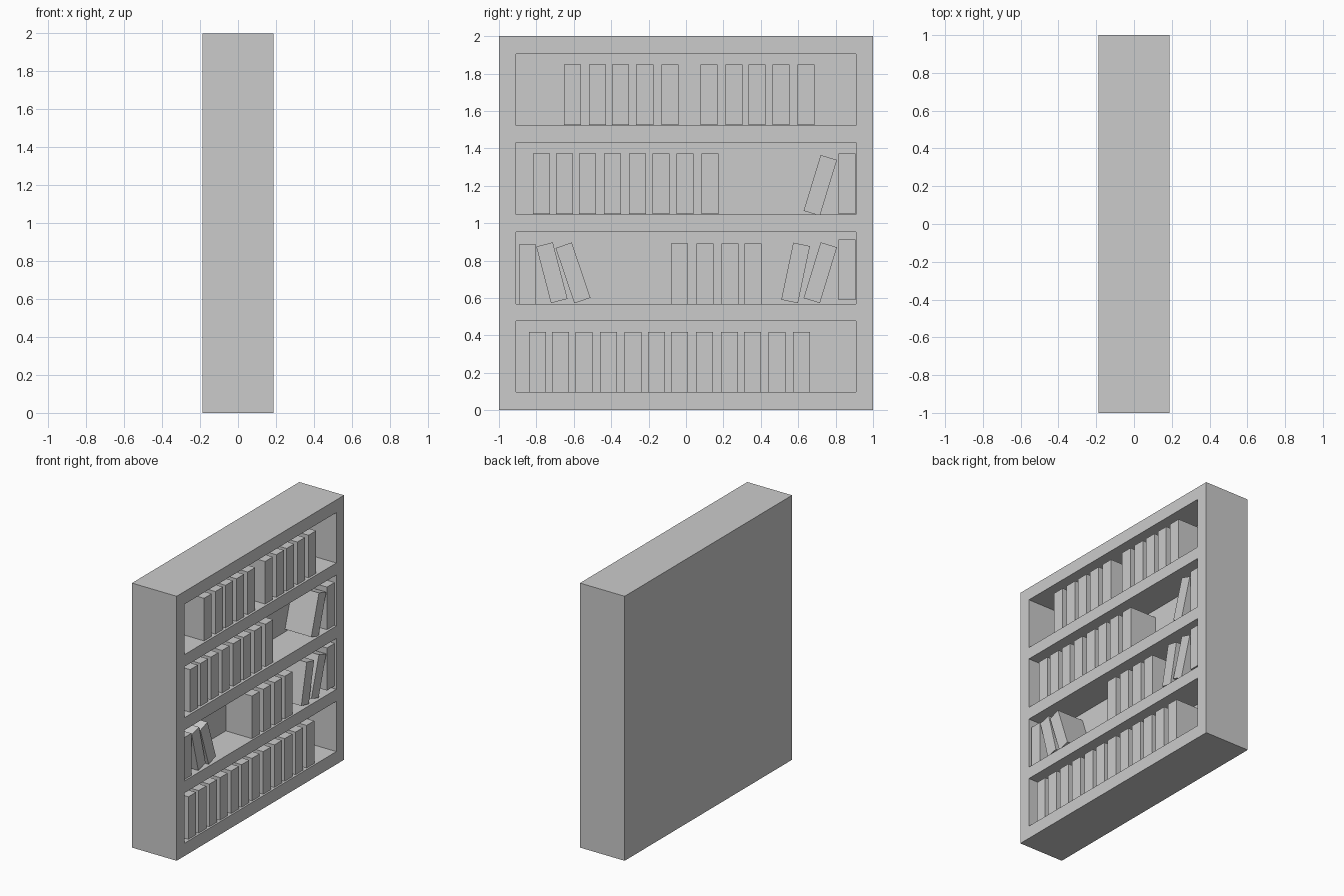
import bpy, bmesh
from math import radians
from mathutils import Matrix, Vector

if "Cube" in bpy.data.objects:
    bpy.data.objects.remove(bpy.data.objects["Cube"])

DEPTH = 0.187            # half depth of the case
BACK, FRONT = -0.047, 0.173   # back wall of the shelves, spines of the books
INNER = 0.908            # half width of the openings
BOOK_W, BOOK_H = 0.091, 0.322
OPENINGS = [(0.097, 0.477), (0.568, 0.952), (1.046, 1.432), (1.523, 1.904)]


def add_box(bm, lo, hi, tilt=0.0):
    """Box between two corners, tilted about x through its centre."""
    lo, hi = Vector(lo), Vector(hi)
    mat = (Matrix.Translation((lo + hi) / 2)
           @ Matrix.Rotation(radians(tilt), 4, 'X')
           @ Matrix.Diagonal((*(hi - lo), 1)))
    bmesh.ops.create_cube(bm, size=1, matrix=mat)


def make_object(name, bm):
    mesh = bpy.data.meshes.new(name)
    bm.to_mesh(mesh)
    bm.free()
    obj = bpy.data.objects.new(name, mesh)
    bpy.context.collection.objects.link(obj)
    return obj


# Case: solid block with four shelf recesses cut from the +x face
bm = bmesh.new()
add_box(bm, (-DEPTH, -1, 0), (DEPTH, 1, 2))
case = make_object("bookcase", bm)

bm = bmesh.new()
for z0, z1 in OPENINGS:
    add_box(bm, (BACK, -INNER, z0), (DEPTH + 0.1, INNER, z1))
cutter = make_object("shelf_cutter", bm)
cutter.hide_render = True

mod = case.modifiers.new("shelves", 'BOOLEAN')
mod.operation = 'DIFFERENCE'
mod.solver = 'EXACT'
mod.object = cutter
bpy.context.view_layer.objects.active = case
bpy.ops.object.modifier_apply(modifier=mod.name)
bpy.data.objects.remove(cutter)

# Upright books: (bottom z, left edges in y), one row per shelf
uprights = [
    (0.097, [-0.840, -0.717, -0.590, -0.461, -0.328, -0.204, -0.079,
             0.054, 0.187, 0.311, 0.440, 0.573]),
    (0.568, [-0.079, 0.055, 0.189, 0.312]),
    (0.563, [-0.894]),
    (0.590, [0.816]),
    (1.050, [-0.818, -0.695, -0.571, -0.438, -0.304, -0.180, -0.052,
             0.082, 0.816]),
    (1.526, [-0.652, -0.518, -0.395, -0.266, -0.132,
             0.077, 0.210, 0.334, 0.462, 0.596]),
]
bm = bmesh.new()
for z, edges in uprights:
    for y in edges:
        add_box(bm, (BACK, y, z), (FRONT, y + BOOK_W, z + BOOK_H))
make_object("upright_books", bm)

# Leaning books: centre y, centre z, tilt (positive leans towards -y)
leaning = [(-0.717, 0.735, 14.6), (-0.604, 0.734, 18.7),
           (0.586, 0.734, -11.9), (0.718, 0.735, -17),
           (0.718, 1.202, -17)]
bm = bmesh.new()
w, h = BOOK_W / 2, BOOK_H / 2 - 0.005
for y, z, tilt in leaning:
    add_box(bm, (BACK, y - w, z - h), (FRONT, y + w, z + h), tilt)
make_object("leaning_books", bm)
